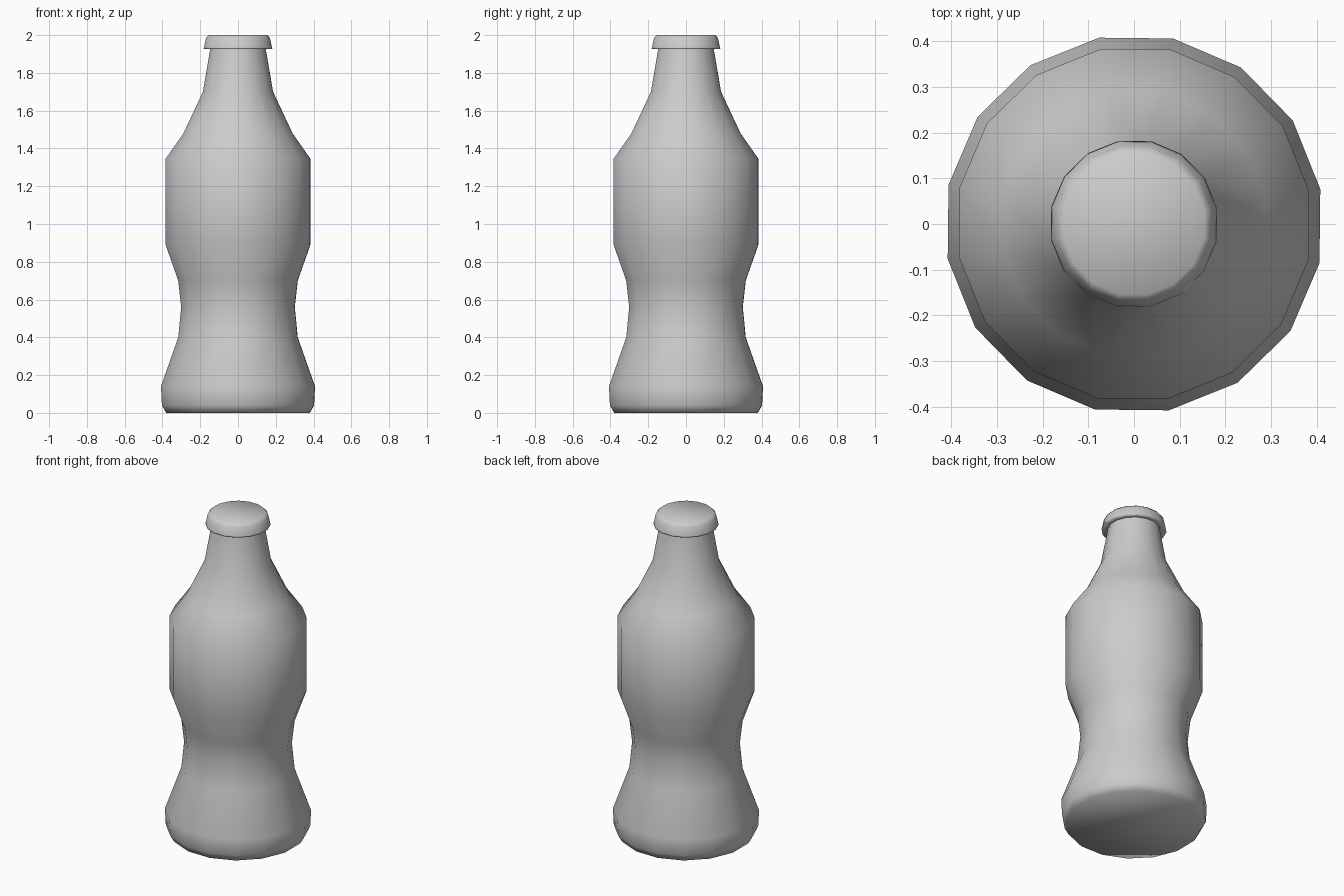
import bpy, bmesh, math

if "Cube" in bpy.data.objects:
    bpy.data.objects.remove(bpy.data.objects["Cube"])

SIDES = 16
PHASE = math.radians(10.6)


def lathe(name, profile, close_bottom=True, close_top=True):
    """Revolve (radius, z) points into a 16-sided smooth solid."""
    bm = bmesh.new()
    rings = []
    for r, z in profile:
        ring = []
        for i in range(SIDES):
            a = PHASE + i * math.tau / SIDES
            ring.append(bm.verts.new((r * math.cos(a), r * math.sin(a), z)))
        rings.append(ring)
    for lo, hi in zip(rings, rings[1:]):
        for i in range(SIDES):
            j = (i + 1) % SIDES
            bm.faces.new((lo[i], lo[j], hi[j], hi[i]))
    if close_bottom:
        bm.faces.new(rings[0][::-1])
    if close_top:
        bm.faces.new(rings[-1])
    for f in bm.faces:
        f.smooth = True
    mesh = bpy.data.meshes.new(name)
    bm.to_mesh(mesh)
    bm.free()
    obj = bpy.data.objects.new(name, mesh)
    bpy.context.collection.objects.link(obj)
    return obj


# Bottle body: base, pinched waist, straight label band, shoulder, neck
lathe("bottle_body", [
    (0.387, 0.0), (0.41, 0.04), (0.415, 0.14), (0.322, 0.40), (0.306, 0.56),
    (0.322, 0.70), (0.39, 0.89), (0.39, 1.345), (0.294, 1.48), (0.189, 1.70),
    (0.149, 1.93)], close_top=False)

# Flared cap, with its underside running in to the neck
lathe("bottle_cap", [
    (0.149, 1.93), (0.185, 1.927), (0.183, 1.935), (0.172, 1.985),
    (0.157, 2.0)], close_bottom=False)
